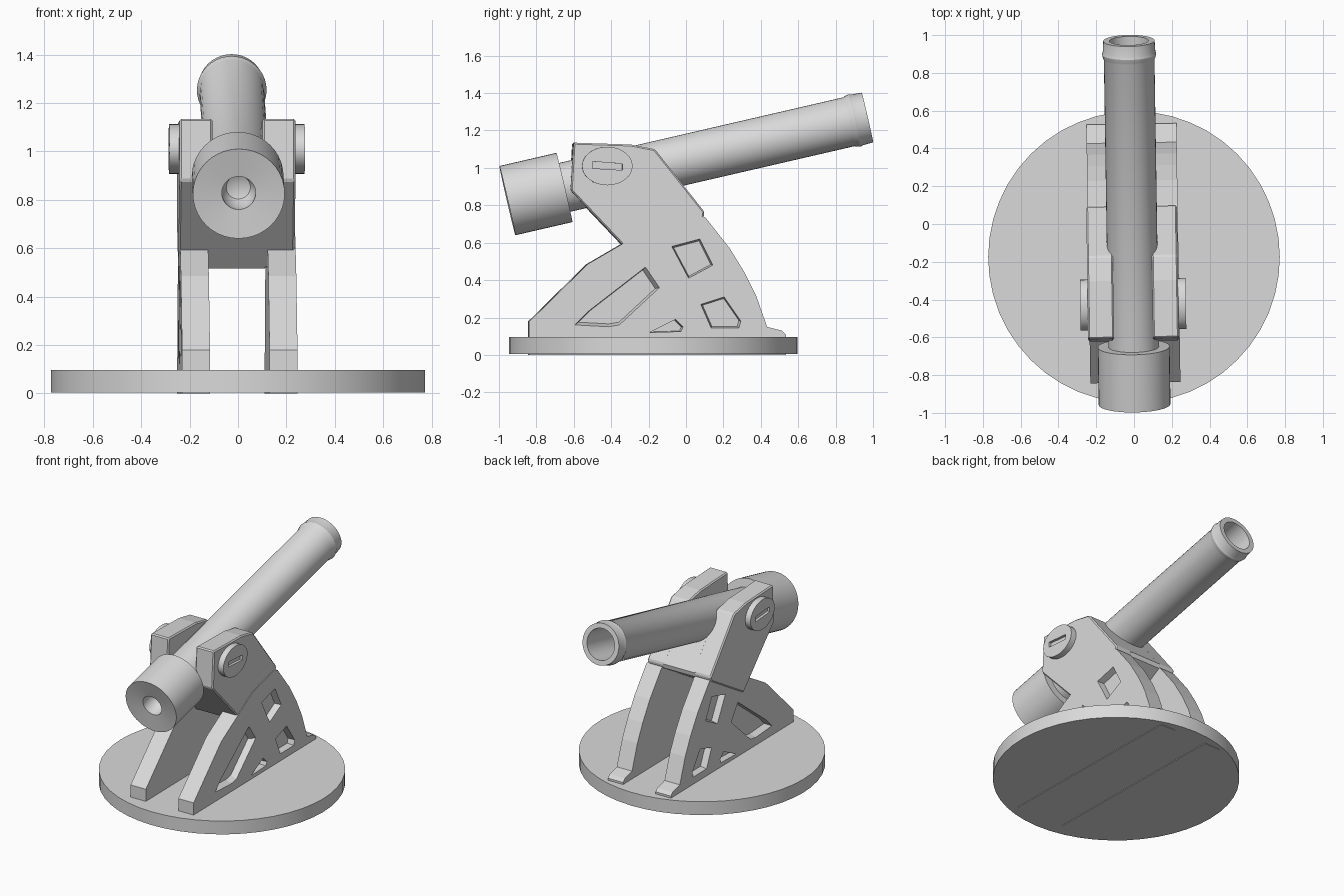
import bpy, bmesh, math
from mathutils import Matrix, Vector

old = bpy.data.objects.get("Cube")
if old:
    bpy.data.objects.remove(old, do_unlink=True)

grey = bpy.data.materials.new("plain grey")
grey.use_nodes = True
grey.diffuse_color = (0.7, 0.7, 0.7, 1)
grey.node_tree.nodes["Principled BSDF"].inputs["Base Color"].default_value = grey.diffuse_color

# The gun is turned slightly on its base
pivot = Vector((0, -0.75, 0))
YAW = Matrix.Translation(pivot) @ Matrix.Rotation(math.radians(0.9), 4, "Z") @ Matrix.Translation(-pivot)
LEG_SHIFT = 0.006


def finish(name, bm, matrix=YAW, bevel=0):
    bmesh.ops.recalc_face_normals(bm, faces=bm.faces)
    bm.transform(matrix)
    mesh = bpy.data.meshes.new(name)
    bm.to_mesh(mesh)
    bm.free()
    mesh.materials.append(grey)
    ob = bpy.data.objects.new(name, mesh)
    bpy.context.collection.objects.link(ob)
    if bevel:
        mod = ob.modifiers.new("Bevel", "BEVEL")
        mod.width, mod.segments, mod.limit_method = bevel, 1, "ANGLE"
    return ob


def prism(name, profile, x0, x1, bevel=0, taper=1):
    """Extrude a (y, z) outline from x0 to x1, scaling the far end by taper."""
    bm = bmesh.new()
    face = bm.faces.new([bm.verts.new((x0, y, z)) for y, z in profile])
    middle = face.calc_center_bounds()
    new = bmesh.ops.extrude_face_region(bm, geom=[face])["geom"]
    for v in new:
        if isinstance(v, bmesh.types.BMVert):
            v.co = middle + (v.co - middle) * taper
            v.co.x = x1
    return finish(name, bm, bevel=bevel)


def lathe(name, profile, matrix, steps):
    """Spin an (axial, radius) outline round z."""
    bm = bmesh.new()
    verts = [bm.verts.new((r, 0, s)) for s, r in profile]
    edges = [bm.edges.new(pair) for pair in zip(verts, verts[1:])]
    bmesh.ops.spin(bm, geom=verts + edges, axis=(0, 0, 1), cent=(0, 0, 0), angle=math.tau, steps=steps)
    bmesh.ops.remove_doubles(bm, verts=bm.verts, dist=0.0005)
    return finish(name, bm, matrix)


def select(ob):
    bpy.ops.object.select_all(action="DESELECT")
    ob.select_set(True)
    bpy.context.view_layer.objects.active = ob


def smooth(ob):
    select(ob)
    bpy.ops.object.shade_smooth_by_angle(angle=math.radians(30))


def cut(ob, cutter):
    mod = ob.modifiers.new("Cut", "BOOLEAN")
    mod.operation, mod.solver, mod.object = "DIFFERENCE", "EXACT", cutter
    select(ob)
    bpy.ops.object.modifier_apply(modifier=mod.name)
    bpy.data.objects.remove(cutter, do_unlink=True)


# Round base plate
smooth(lathe("base_plate", [(0.004, 0), (0.004, 0.772), (0.096, 0.772), (0.096, 0)],
             Matrix.Translation((0, -0.175, 0)), 48))

# Side legs with recessed windows, and cheeks above them
leg = [(-0.84, 0), (-0.84, 0.18), (-0.53, 0.485), (-0.35, 0.59), (-0.18, 0.69), (0.06, 0.75),
       (0.1, 0.735), (0.23, 0.57), (0.31, 0.44), (0.37, 0.32), (0.43, 0.15), (0.51, 0.13),
       (0.53, 0.11), (0.53, 0)]
windows = [
    [(-0.6, 0.16), (-0.53, 0.23), (-0.22, 0.47), (-0.145, 0.36), (-0.36, 0.16), (-0.42, 0.15)],
    [(-0.08, 0.58), (0.07, 0.62), (0.14, 0.48), (0.01, 0.41)],
    [(0.075, 0.27), (0.2, 0.31), (0.29, 0.18), (0.28, 0.145), (0.13, 0.145)],
    [(-0.2, 0.12), (-0.06, 0.19), (-0.02, 0.15), (-0.03, 0.125)],
]
cheek = [(-0.275, 0.517), (-0.62, 0.88), (-0.605, 1.135), (-0.3, 1.125), (-0.17, 1.1),
         (0.095, 0.765), (0.09, 0.735)]

for side, sx in (("left", 1), ("right", -1)):
    ob = prism(side + "_leg", leg, sx * 0.123 + LEG_SHIFT, sx * 0.2385 + LEG_SHIFT)
    for outline in windows:
        cut(ob, prism("window_cutter", outline, sx * 0.24 + LEG_SHIFT, sx * 0.195 + LEG_SHIFT, taper=0.9))
    prism(side + "_cheek", cheek, sx * 0.103, sx * 0.24, 0.008)

    # Oval trunnion cap with a slot
    place = (YAW @ Matrix.Translation((sx * 0.24, -0.425, 1.01)) @ Matrix.Rotation(sx * math.pi / 2, 4, "Y")
             @ Matrix.Diagonal((0.103, 0.135, 1, 1)))
    cap = lathe(side + "_trunnion_cap", [(-0.02, 0), (-0.02, 1), (0.04, 1), (0.04, 0)], place, 32)
    cut(cap, prism("slot_cutter", [(-0.505, 0.998), (-0.505, 1.034), (-0.345, 1.022), (-0.345, 0.988)],
                   sx * 0.262, sx * 0.32))
    smooth(cap)

# Cradle joining the cheeks below the barrel
prism("cradle", [(-0.62, 0.88), (-0.275, 0.517), (0.09, 0.735), (0.095, 0.765), (-0.06, 0.96), (-0.5, 0.9)],
      -0.12, 0.12)

# Barrel with hollow breech and ringed muzzle
aim = YAW @ Matrix.Translation((0, -0.955, 0.825)) @ Matrix.Rotation(math.radians(-77), 4, "X")
barrel = lathe("barrel", [(0.14, 0), (0.12, 0.05), (0.08, 0.07), (0.014, 0.07), (0, 0.19),
                          (0.313, 0.19), (0.313, 0.134), (1.875, 0.134), (1.885, 0.139), (1.905, 0.144),
                          (1.92, 0.139), (1.976, 0.136), (1.976, 0.103), (1.65, 0.1), (1.65, 0)], aim, 40)
smooth(barrel)
